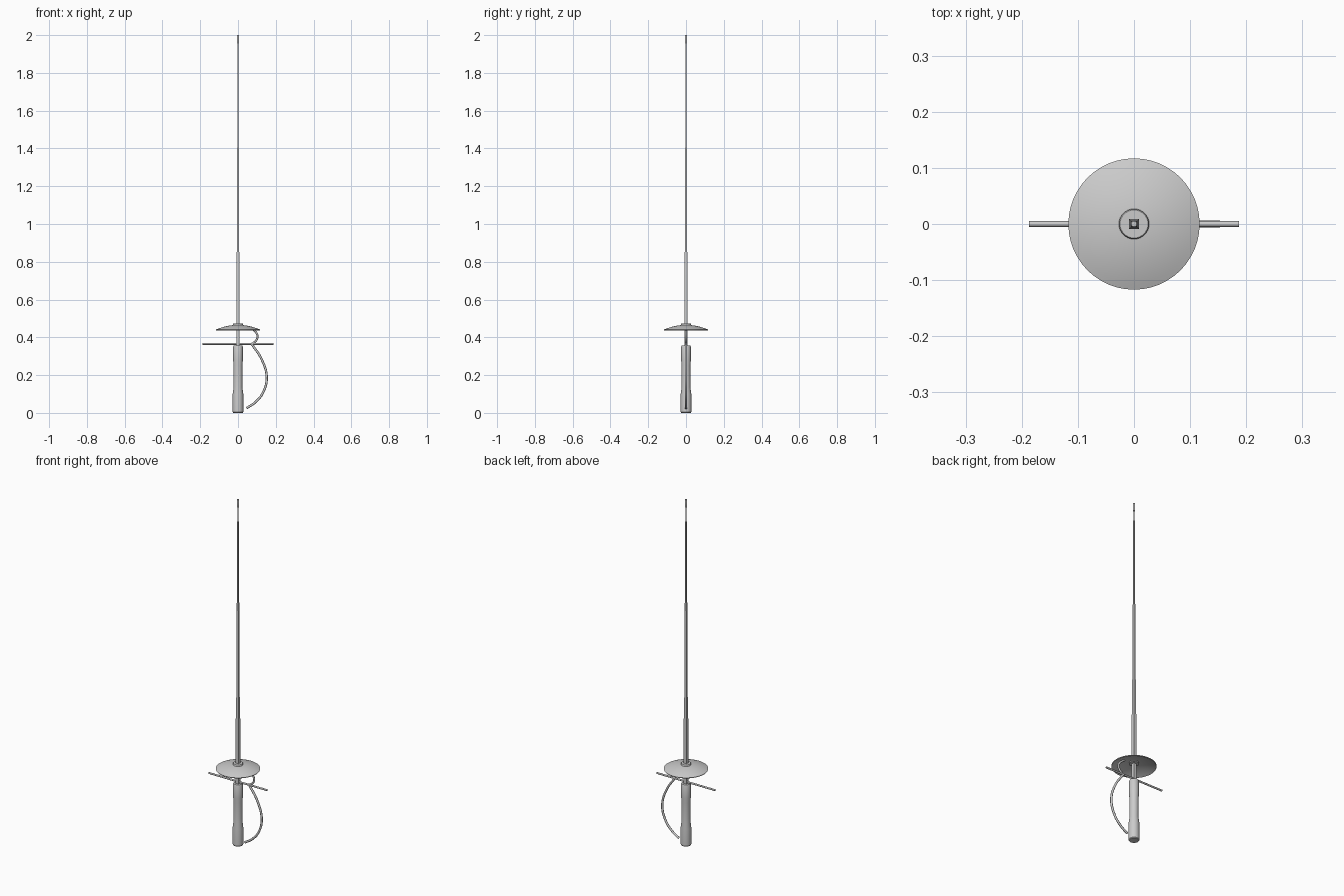
import bpy, bmesh, math

if "Cube" in bpy.data.objects:
    bpy.data.objects.remove(bpy.data.objects["Cube"])


def lathe(name, profile, sides, phase=0.0, smooth=True):
    """Stack rings of (radius, z); radius 0 makes a pole."""
    bm = bmesh.new()
    rings = []
    for r, z in profile:
        if r == 0:
            rings.append([bm.verts.new((0, 0, z))])
            continue
        rings.append([bm.verts.new((r * math.cos(phase + 2 * math.pi * i / sides),
                                    r * math.sin(phase + 2 * math.pi * i / sides), z))
                      for i in range(sides)])
    for a, b in zip(rings, rings[1:]):
        for i in range(sides):
            j = (i + 1) % sides
            quad = [a[i % len(a)], a[j % len(a)], b[j % len(b)], b[i % len(b)]]
            bm.faces.new(list(dict.fromkeys(quad)))
    bmesh.ops.recalc_face_normals(bm, faces=bm.faces[:])
    return finish(name, bm, smooth)


def finish(name, bm, smooth):
    mesh = bpy.data.meshes.new(name)
    bm.to_mesh(mesh)
    bm.free()
    ob = bpy.data.objects.new(name, mesh)
    bpy.context.collection.objects.link(ob)
    if smooth:
        bpy.ops.object.select_all(action='DESELECT')
        ob.select_set(True)
        bpy.context.view_layer.objects.active = ob
        bpy.ops.object.shade_smooth_by_angle(angle=math.radians(35))
    return ob


def rod(name, points, radius):
    """Round bar through (x, z) points in the plane y = 0."""
    cu = bpy.data.curves.new(name, 'CURVE')
    cu.dimensions = '3D'
    cu.bevel_depth = radius
    cu.bevel_resolution = 2
    cu.resolution_u = 8
    cu.use_fill_caps = True
    sp = cu.splines.new('BEZIER')
    sp.bezier_points.add(len(points) - 1)
    for p, (x, z) in zip(sp.bezier_points, points):
        p.co = (x, 0, z)
        p.handle_left_type = p.handle_right_type = 'AUTO'
    ob = bpy.data.objects.new(name, cu)
    bpy.context.collection.objects.link(ob)
    return ob


# Grip, flared at the pommel end
lathe("grip", [(0, 0.003), (0.025, 0.0), (0.028, 0.004), (0.028, 0.10), (0.0235, 0.135),
               (0.024, 0.25), (0.0255, 0.28), (0.0255, 0.35), (0.023, 0.356), (0, 0.356)], 32)

# Square blade with its tang, narrowing in steps
S = math.sqrt(2)
lathe("blade", [(0, 0.34), (0.0085 * S, 0.34), (0.0085 * S, 0.73), (0.0065 * S, 0.86),
                (0.006 * S, 1.28), (0.005 * S, 1.40), (0.0032 * S, 1.41),
                (0.003 * S, 1.82), (0.0025 * S, 1.97), (0, 1.97)],
      4, math.pi / 4, smooth=False)

# Blunt button on the tip
lathe("tip_button", [(0, 1.955), (0.006, 1.955), (0.0065, 1.96), (0.0065, 1.997),
                     (0.005, 2.0), (0, 2.0)], 12)

# Shallow dished hand guard, a thin shell
R, H, N = 0.117, 0.025, 10
outer = [(R * i / N, 0.441 + H * (1 - (i / N) ** 2)) for i in range(N + 1)]
inner = [(r * 0.985, z - 0.004) for r, z in reversed(outer)]
lathe("guard", outer + inner, 48)

# Collar between blade and guard
lathe("guard_collar", [(0, 0.455), (0.027, 0.455), (0.027, 0.470), (0.025, 0.473), (0, 0.473)], 32)

# Straight crossbar
rod("crossbar", [(-0.187, 0.365), (0.187, 0.365)], 0.0052)

# Long knuckle bow and the small loop up to the guard
rod("knuckle_bow", [(0.072, 0.365), (0.125, 0.284), (0.152, 0.187), (0.132, 0.107),
                    (0.09, 0.055), (0.045, 0.025)], 0.0062)
rod("guard_loop", [(0.066, 0.45), (0.094, 0.428), (0.103, 0.405), (0.096, 0.383),
                   (0.072, 0.365)], 0.0055)
